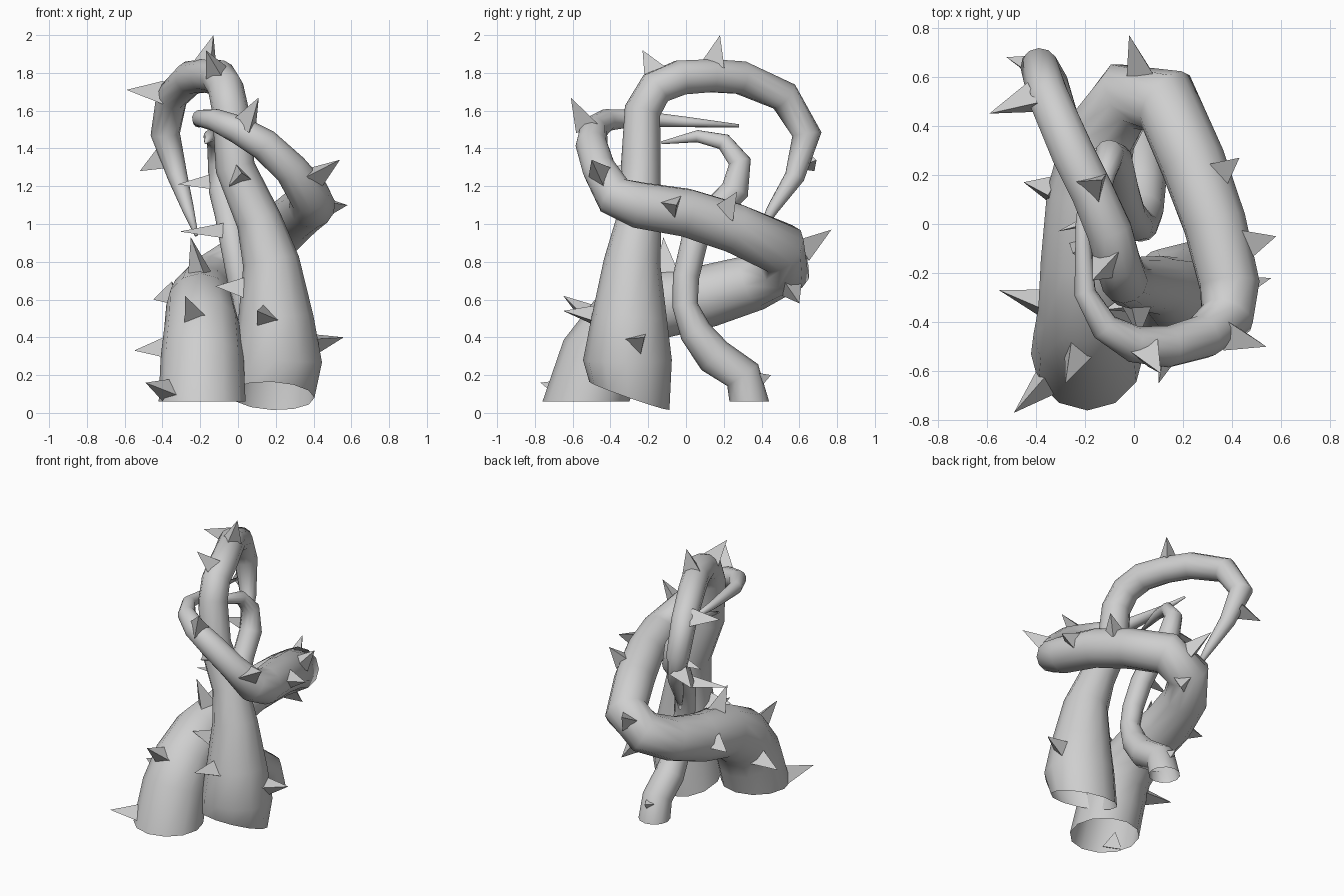
import bpy, bmesh, math
from mathutils import Vector
from mathutils.bvhtree import BVHTree

cube = bpy.data.objects.get("Cube")
if cube:
    bpy.data.objects.remove(cube, do_unlink=True)

grey = bpy.data.materials.new("light_grey")
grey.use_nodes = True
COLOUR = (0.62, 0.62, 0.62, 1)
grey.diffuse_color = COLOUR
grey.node_tree.nodes["Principled BSDF"].inputs["Base Color"].default_value = COLOUR

SIDES = 12


def add_object(name, bm):
    mesh = bpy.data.meshes.new(name)
    bm.to_mesh(mesh)
    bm.free()
    mesh.materials.append(grey)
    obj = bpy.data.objects.new(name, mesh)
    bpy.context.collection.objects.link(obj)
    return obj


def vine(name, path, base_normal):
    """Sweep a tapering open-based tube along (x, y, z, radius) points."""
    bm = bmesh.new()
    points = [Vector(p[:3]) for p in path]
    side = Vector((1, 0, 0))
    rings = []
    for i, (centre, row) in enumerate(zip(points, path)):
        before = points[max(i - 1, 0)]
        after = points[min(i + 1, len(points) - 1)]
        if i == 0:
            along = Vector(base_normal).normalized()
        else:
            along = ((centre - before).normalized() + (after - centre).normalized()).normalized()
        side = (side - along * side.dot(along)).normalized()
        up = along.cross(side)
        ring = []
        for k in range(SIDES):
            a = math.tau * k / SIDES
            ring.append(bm.verts.new(centre + (side * math.cos(a) + up * math.sin(a)) * row[3]))
        rings.append(ring)
    for low, high in zip(rings, rings[1:]):
        for k in range(SIDES):
            j = (k + 1) % SIDES
            bm.faces.new((low[k], low[j], high[j], high[k]))
    bm.faces.new(rings[-1])
    for f in bm.faces:
        f.smooth = True
    bm.normal_update()
    tree = BVHTree.FromBMesh(bm)
    add_object(name, bm)
    return tree


def thorns(name, tree, tips, radius=0.075):
    """Three-sided thorns rising from the nearest spot on a vine."""
    bm = bmesh.new()
    for tip in tips:
        tip = Vector(tip)
        root = tree.find_nearest(tip)[0]
        axis = (tip - root).normalized()
        root = root - axis * 0.025
        side = axis.orthogonal().normalized()
        up = axis.cross(side)
        apex = bm.verts.new(tip)
        base = []
        for k in range(3):
            a = math.tau * k / 3
            base.append(bm.verts.new(root + (side * math.cos(a) + up * math.sin(a)) * radius))
        for k in range(3):
            bm.faces.new((base[k], base[(k + 1) % 3], apex))
        bm.faces.new(base[::-1])
    add_object(name, bm)


# Thick vine that arches backward, turns and curls round the front
coiling = vine("coiling_vine", [
    (-.19, -.53, .06, .23), (-.19, -.45, .29, .22), (-.19, -.34, .46, .2),
    (-.2, -.15, .57, .18), (-.19, .12, .62, .165), (-.14, .36, .69, .15),
    (-.03, .52, .77, .145), (.13, .5, .87, .145), (.24, .25, .98, .135),
    (.33, 0, 1.06, .13), (.39, -.25, 1.1, .125), (.38, -.38, 1.15, .11),
    (.28, -.46, 1.29, .09), (.14, -.5, 1.42, .085), (0, -.49, 1.5, .075),
    (-.12, -.42, 1.55, .06), (-.2, -.28, 1.56, .045), (-.21, 0, 1.54, .028),
    (-.2, .28, 1.52, .008)], (0, 0, 1))

# Tall vine that rises at the front and hooks over to the back
tall = vine("tall_vine", [
    (.18, -.3, .09, .225), (.21, -.31, .28, .235), (.2, -.3, .5, .2),
    (.175, -.285, .8, .15), (.11, -.25, 1.02, .12), (-.015, -.24, 1.3, .105),
    (-.04, -.23, 1.6, .097), (-.065, -.16, 1.72, .095), (-.1, -.03, 1.775, .095),
    (-.17, .13, 1.785, .09), (-.25, .29, 1.775, .09), (-.35, .52, 1.675, .085),
    (-.385, .64, 1.475, .078), (-.32, .575, 1.25, .053), (-.265, .46, 1.08, .032),
    (-.22, .38, .94, .01)], (.05, .35, 1))

# Slim vine that winds up the middle
slim = vine("slim_vine", [
    (.02, .335, .06, .105), (.02, .3, .2, .1), (.03, .15, .3, .1),
    (.035, .05, .43, .085), (.03, -.005, .57, .068), (.01, 0, .72, .07),
    (-.025, .045, .91, .072), (-.05, .13, 1.05, .073),
    (-.08, .26, 1.18, .075), (-.1, .285, 1.33, .06), (-.12, .2, 1.435, .045),
    (-.15, .06, 1.465, .033), (-.17, -.13, 1.43, .008)], (0, 0, 1))

thorns("coiling_vine_thorns", coiling, [
    (-.55, -.27, .33), (-.49, -.77, .16), (-.45, .17, .6),
    (-.25, -.12, .93), (-.28, -.65, .62), (.58, -.05, 1.1), (.54, -.5, 1.34),
    (.11, -.61, 1.67), (.43, .27, 1.17), (-.02, .77, .97), (.1, .6, .58)])
thorns("tall_vine_thorns", tall, [
    (-.59, .45, 1.71), (-.52, .68, 1.28), (-.12, -.35, .67), (.1, -.65, .54),
    (.56, -.22, .4), (.02, -.46, 1.27), (-.13, .18, 2), (-.17, -.23, 1.92)])
thorns("slim_vine_thorns", slim, [
    (-.32, .28, 1.21), (.02, .45, .2), (-.31, -.03, .96)], .05)
